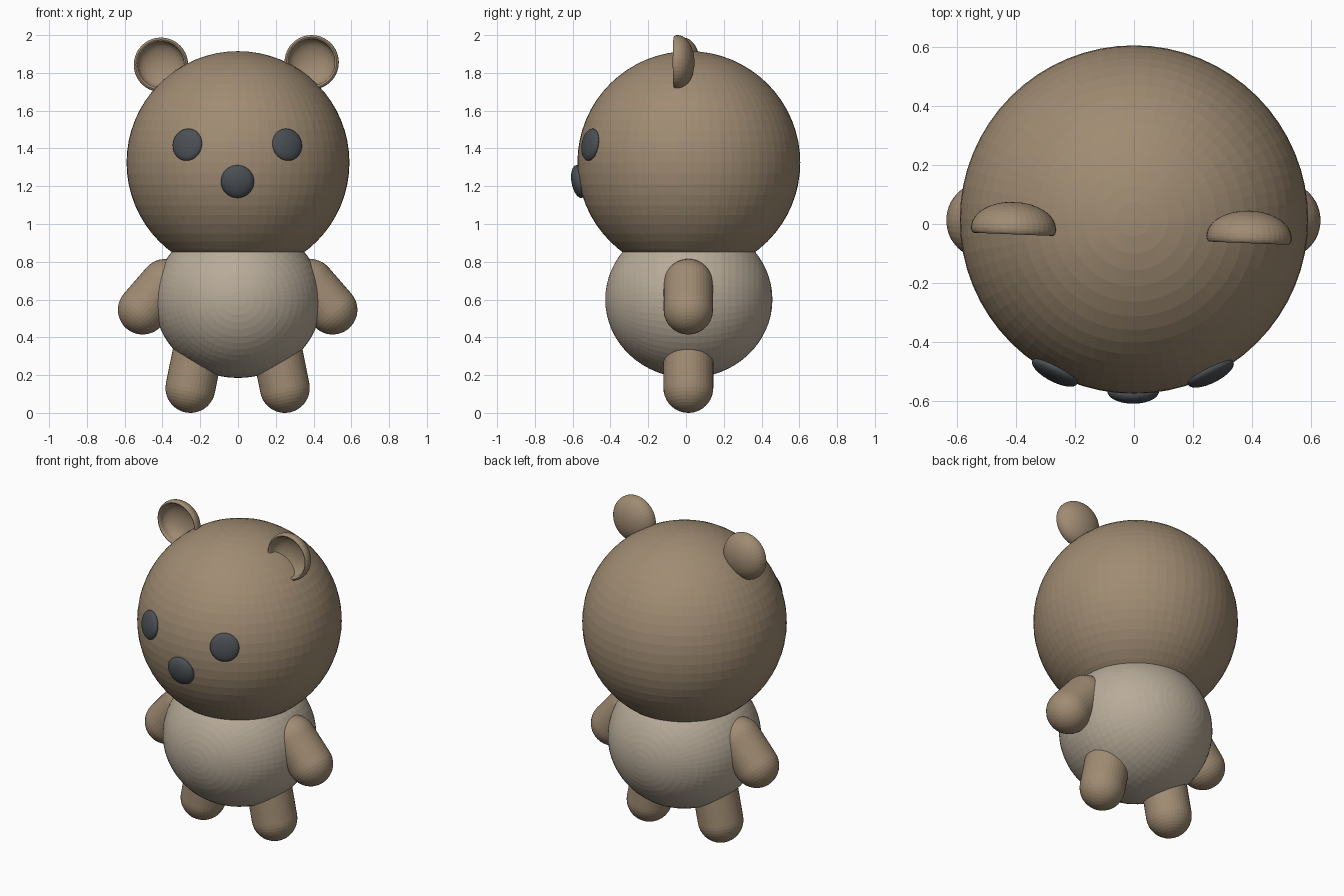
import bpy, bmesh
from math import sin, cos, pi, tau, sqrt
from mathutils import Vector

if "Cube" in bpy.data.objects:
    bpy.data.objects.remove(bpy.data.objects["Cube"])

HEAD_C = Vector((0, 0.015, 1.325))
HEAD_R = 0.59


def material(name, rgb):
    m = bpy.data.materials.new(name)
    m.diffuse_color = (*rgb, 1)
    m.use_nodes = True
    m.node_tree.nodes["Principled BSDF"].inputs["Base Color"].default_value = m.diffuse_color
    return m


brown = material("brown_fur", (0.35, 0.26, 0.17))
cream = material("light_fur", (0.48, 0.41, 0.32))
dark = material("dark_grey", (0.07, 0.08, 0.09))


def ball(name, loc, radii, mat, axis=(0, 0, 1), segs=64, rings=32):
    """Ellipsoid whose poles lie along axis."""
    bpy.ops.mesh.primitive_uv_sphere_add(segments=segs, ring_count=rings, radius=1, location=loc)
    ob = bpy.context.object
    ob.name = name
    ob.scale = radii
    ob.rotation_euler = Vector(axis).to_track_quat('Z', 'Y').to_euler()
    ob.data.materials.append(mat)
    return ob


def lathe(name, profile, loc, axis, mat, segs=40):
    """Closed solid of revolution; the profile starts and ends on the axis."""
    bm = bmesh.new()
    rows = []
    for r, z in profile:
        if r < 1e-5:
            rows.append([bm.verts.new((0, 0, z))] * segs)
        else:
            rows.append([bm.verts.new((r * cos(tau * i / segs), r * sin(tau * i / segs), z))
                         for i in range(segs)])
    for a, b in zip(rows, rows[1:]):
        for i in range(segs):
            j = (i + 1) % segs
            bm.faces.new(list(dict.fromkeys((a[i], a[j], b[j], b[i]))))
    bmesh.ops.recalc_face_normals(bm, faces=bm.faces)
    me = bpy.data.meshes.new(name)
    bm.to_mesh(me)
    bm.free()
    me.materials.append(mat)
    ob = bpy.data.objects.new(name, me)
    bpy.context.collection.objects.link(ob)
    ob.location = loc
    ob.rotation_euler = Vector(axis).to_track_quat('Z', 'Y').to_euler()
    return ob


def arc(rx, rz, z0, a0, a1, n, r0=0.0):
    """Elliptic arc as (radius, height) points."""
    return [(r0 + rx * cos(a0 + (a1 - a0) * i / n), z0 + rz * sin(a0 + (a1 - a0) * i / n))
            for i in range(n + 1)]


def capsule(name, start, end, r, mat):
    start, end = Vector(start), Vector(end)
    d = end - start
    prof = arc(r, r, 0, -pi / 2, 0, 10) + arc(r, r, d.length, 0, pi / 2, 10)
    return lathe(name, prof, start, d, mat)


# Head and body
ball("head", HEAD_C, (HEAD_R,) * 3, brown)
ball("body", (0, 0.015, 0.6), (0.4425, 0.415, 0.4425), cream, axis=(0, -1, 0))


def face_button(name, x, z, r, thick):
    """Flattened ball lying on the front of the head."""
    dx, dz = x - HEAD_C.x, z - HEAD_C.z
    n = Vector((dx, -sqrt(HEAD_R ** 2 - dx * dx - dz * dz), dz))
    ball(name, HEAD_C + n, (r, r, thick), dark, axis=n, segs=32, rings=16)


# Eyes and nose
face_button("eye_left", -0.268, 1.42, 0.086, 0.03)
face_button("eye_right", 0.26, 1.42, 0.086, 0.03)
face_button("nose", -0.003, 1.225, 0.088, 0.04)

# Arms and legs
for side, s in (("left", -1), ("right", 1)):
    capsule("arm_" + side, (s * 0.383 - 0.002, 0.0125, 0.684),
            (s * 0.503 - 0.002, 0.0125, 0.546), 0.131, brown)
    capsule("leg_" + side, (s * 0.205 - 0.002, 0.0125, 0.355),
            (s * 0.25 - 0.002, 0.0125, 0.132), 0.132, brown)

# Ears: domed at the back, rounded rim, hollow bowl facing forward
R, LIP = 0.144, 0.011
ear = (arc(R, 0.09, 0, -pi / 2, 0, 12)
       + arc(LIP, 0.02, 0, 0, pi, 8, r0=R - LIP)[1:]
       + arc(R - 2 * LIP, 0.068, 0, 0, -pi / 2, 12)[1:])
lathe("ear_left", ear, (-0.408, -0.015, 1.843), (-0.04, -1, 0), brown)
lathe("ear_right", ear, (0.39, -0.045, 1.856), (-0.04, -1, 0), brown)
